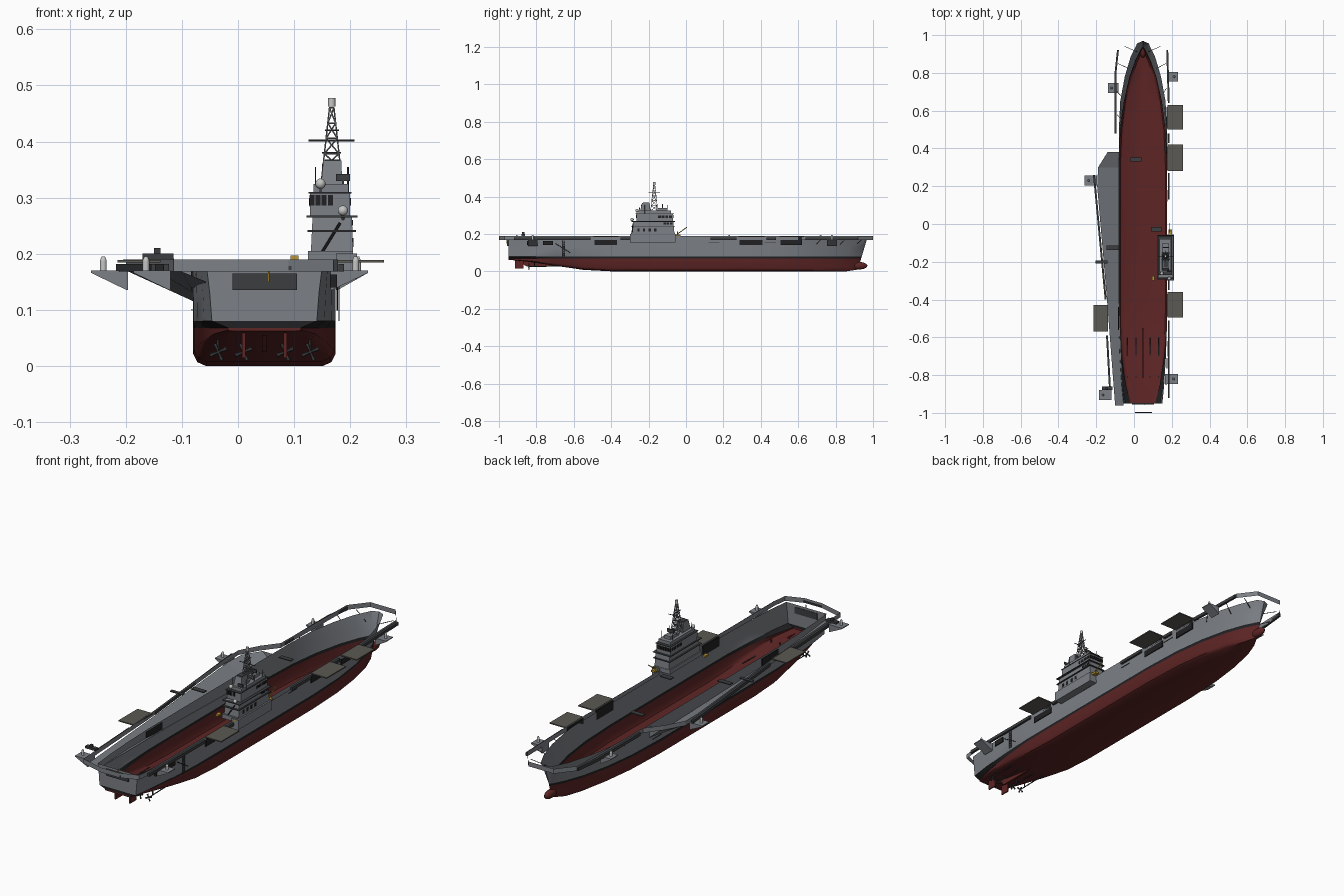
import bpy, bmesh, math
from mathutils import Vector, Matrix

old = bpy.data.objects.get("Cube")
if old:
    bpy.data.objects.remove(old, do_unlink=True)


def material(name, r, g, b):
    m = bpy.data.materials.new(name)
    m.use_nodes = True
    m.diffuse_color = (r, g, b, 1)
    m.node_tree.nodes["Principled BSDF"].inputs["Base Color"].default_value = (r, g, b, 1)
    return m


GREY = material("hull grey", .2, .215, .235)
RED = material("bottom red", .11, .018, .018)
BLACK = material("black", .015, .015, .017)
DARK = material("dark grey", .045, .047, .05)
LIFT = material("lift brown grey", .105, .1, .085)
WHITE = material("pale grey", .55, .56, .55)
YELLOW = material("yellow", .5, .3, .03)
CX = .047  # hull centre line


def finish(name, bm, *mats, smooth=False):
    bmesh.ops.recalc_face_normals(bm, faces=bm.faces)
    me = bpy.data.meshes.new(name)
    bm.to_mesh(me)
    bm.free()
    ob = bpy.data.objects.new(name, me)
    bpy.context.collection.objects.link(ob)
    for m in mats:
        me.materials.append(m)
    if smooth:
        bpy.ops.object.select_all(action='DESELECT')
        ob.select_set(True)
        bpy.context.view_layer.objects.active = ob
        bpy.ops.object.shade_smooth_by_angle(angle=math.radians(35))
    return ob


def add_box(bm, x, y, z, top_x=None, top_y=None):
    """Box from ranges, with an optional smaller or larger top."""
    rings = []
    for (a, b), (c, d), h in ((x, y, z[0]), (top_x or x, top_y or y, z[1])):
        rings.append([bm.verts.new((p, q, h)) for p, q in ((a, c), (b, c), (b, d), (a, d))])
    lo, hi = rings
    bm.faces.new(lo[::-1])
    bm.faces.new(hi)
    for i in range(4):
        j = (i + 1) % 4
        bm.faces.new((lo[i], lo[j], hi[j], hi[i]))


def boxes(name, mat, *specs):
    bm = bmesh.new()
    for s in specs:
        add_box(bm, *s)
    return finish(name, bm, mat)


def add_rod(bm, a, b, r, r2=None, sides=6):
    a, b = Vector(a), Vector(b)
    d = b - a
    m = Matrix.Translation((a + b) / 2) @ d.to_track_quat('Z', 'Y').to_matrix().to_4x4()
    bmesh.ops.create_cone(bm, cap_ends=True, segments=sides, radius1=r,
                          radius2=r if r2 is None else r2, depth=d.length, matrix=m)


def rods(name, mat, r, pairs, sides=6):
    bm = bmesh.new()
    for a, b in pairs:
        add_rod(bm, a, b, r, sides=sides)
    return finish(name, bm, mat, smooth=sides > 6)


def ball(name, mat, centre, size):
    bm = bmesh.new()
    bmesh.ops.create_uvsphere(bm, u_segments=16, v_segments=10, radius=1,
                              matrix=Matrix.Translation(centre) @ Matrix.Diagonal((*size, 1)))
    return finish(name, bm, mat, smooth=True)


# Open hull: stations of y, keel height, half width at waterline and at top
stations = [(-.95, .062, .065, .103), (-.85, .052, .09, .113), (-.7, .03, .112, .122),
            (-.55, .008, .125, .127), (-.4, 0, .127, .127), (0, 0, .127, .127),
            (.3, 0, .127, .127), (.5, 0, .118, .127), (.65, 0, .098, .12),
            (.78, 0, .068, .096), (.87, 0, .036, .065), (.93, .008, .006, .03), (.94, .01, 0, 0)]
bm = bmesh.new()
rows = []
for y, zk, ww, wt in stations:
    d = .068 - zk
    mix = .75 if y < 0 else .12
    half = [(0, zk), (.82 * ww, zk), (.94 * ww, zk + .1 * d), (ww, zk + .32 * d), (ww, .068),
            (ww + mix * (wt - ww), .08), (ww + .85 * (wt - ww) if y < 0 else (ww + wt) / 2, .13), (wt, .176)]
    rake = max(0, (y - .8) / .14)
    pts = [(-w, z) for w, z in half[:0:-1]] + half
    rows.append([bm.verts.new((CX + w, y + rake * (z - .08) * .3, z)) for w, z in pts])
for a, b in zip(rows, rows[1:]):
    for i in range(len(a) - 1):
        bm.faces.new((a[i], a[i + 1], b[i + 1], b[i]))
stern = rows[0]
for i in range(len(stern) // 2):
    bm.faces.new((stern[i], stern[i + 1], stern[-2 - i], stern[-1 - i])) if i < 6 else \
        bm.faces.new((stern[i], stern[i + 1], stern[-1 - i]))
bmesh.ops.remove_doubles(bm, verts=bm.verts, dist=.0001)
for f in bm.faces:
    h = f.calc_center_median().z
    f.material_index = 1 if h < .0665 else 2 if h < .0785 else 0
finish("hull", bm, GREY, RED, BLACK, smooth=True)
ball("bow_bulb", RED, (CX, .925, .03), (.017, .045, .02))

# Flight deck edge band
outline = [(.17, .92), (.11, 1), (-.02, 1), (-.085, .92), (-.095, .45), (-.15, .38), (-.2, .29), (-.2, .2),
           (-.145, -.42), (-.115, -.97), (0, -1), (.09, -1), (.17, -.97), (.178, -.9), (.178, .6)]
bm = bmesh.new()
lo = [bm.verts.new((x, y, .168)) for x, y in outline]
hi = [bm.verts.new((x, y, .19)) for x, y in outline]
for i in range(len(outline)):
    bm.faces.new((lo[i - 1], lo[i], hi[i], hi[i - 1]))
finish("deck_edge_band", bm, GREY)
rods("deck_edge_struts", DARK, .0015,
     [((x, y, .17), (CX + (x - CX) * k, y * .97, .145))
      for x, y, k in ((.14, .94, .3), (-.05, .94, .3), (-.085, .85, .6), (.17, .85, .6),
                      (-.09, .7, .85), (-.09, .58, .9), (.172, .72, .9))])

# Angled deck overhang
bm = bmesh.new()
edge = [(.38, -.08, .16), (.38, -.14, .115), (.3, -.19, .115), (.2, -.195, .115),
        (-.4, -.143, .13), (-.96, -.1, .15)]
inner = [bm.verts.new((-.079 if y > -.7 else -.056, y, z)) for y, x, z in edge]
outer = [bm.verts.new((x, y, .168)) for y, x, z in edge]
for i in range(len(edge) - 1):
    bm.faces.new((inner[i], inner[i + 1], outer[i + 1], outer[i]))
finish("angled_deck_overhang", bm, GREY)

# Aircraft lifts and hangar openings
lift_y = ((.5, .63), (.28, .42), (-.495, -.36))
boxes("aircraft_lifts", LIFT, *[((.178, .26), y, (.184, .189)) for y in lift_y],
      ((-.215, -.138), (-.57, -.43), (.184, .189)))
boxes("hangar_openings", BLACK, *[((.172, .178), (a + .005, b - .01), (.14, .184)) for a, b in lift_y],
      ((-.084, -.079), (-.56, -.44), (.135, .168)),
      ((.172, .177), (-.765, -.71), (.14, .163)), ((.164, .176), (-.85, -.81), (.14, .163)))
boxes("stern_opening", DARK, ((-.01, .105), (-.956, -.948), (.135, .165)),
      ((.005, .095), (-1.004 + .004, -.996), (.171, .178)))

# Side platforms on wedges, each with a gun mount
bm = bmesh.new()
mounts = bmesh.new()
for xi, xo, y in ((.175, .232, .78), (.165, .232, -.82), (-.083, -.137, .72),
                  (-.196, -.262, .23), (-.12, -.186, -.905)):
    s = 1 if xo > 0 else -1
    add_box(bm, (xi, xi + s * .002), (y - .026, y + .026), (.135, .166), (xi, xo))
    add_box(bm, (xi, xo), (y - .026, y + .026), (.166, .17))
    xm = (xi + 2 * xo) / 3
    add_rod(mounts, (xm, y, .17), (xm, y, .188), .006, sides=12)
    add_rod(mounts, (xm, y, .188), (xm, y, .195), .006, .003, sides=12)
finish("gun_platforms", bm, GREY)
finish("gun_mounts", mounts, WHITE, smooth=True)

# Catwalks below the deck edge
bm = bmesh.new()
for a, b in (((-.098, .48), (-.098, .8)), ((-.098, .8), (-.085, .92)), ((-.212, .26), (-.15, -.4)),
             ((-.143, -.59), (-.128, -.86)), ((.184, .64), (.176, .92)), ((.184, .43), (.184, .48)),
             ((.184, .13), (.184, .27)), ((.184, -.35), (.184, -.3)), ((.184, -.92), (.184, -.51))):
    ends = [(Vector((*p, .168)), Vector((*p, .182))) for p in (a, b)]
    ring = [[bm.verts.new(q + Vector((o, 0, 0))) for o, q in ((-.005, l), (.005, l), (.005, h), (-.005, h))]
            for l, h in ends]
    bm.faces.new(ring[0])
    bm.faces.new(ring[1])
    for i in range(4):
        bm.faces.new((ring[0][i], ring[0][i - 1], ring[1][i - 1], ring[1][i]))
finish("catwalks", bm, DARK)
boxes("deck_plates", DARK, ((-.022, .04), (.33, .352), (.186, .19)), ((-.145, -.08), (-.138, -.115), (.186, .19)),
      ((-.205, -.14), (-.208, -.192), (.186, .19)), ((.09, .145), (-.04, -.015), (.186, .19)),
      ((-.17, -.115), (-.88, -.86), (.19, .2)), ((-.15, -.138), (-.876, -.864), (.2, .21)))
rods("boarding_ladder", DARK, .0015, [((.18, -.66 + k, .08), (.18, -.66 + k, .165)) for k in (0, .012)] +
     [((.18, -.66, .085 + i * .01), (.18, -.648, .085 + i * .01)) for i in range(8)])
rods("boat_boom_and_braces", DARK, .0015,
     [((.177, y - .03, .155), (.177, y + .03, .155)) for y in (-.12, .15, .45)] +
     [((.177, -.7, .15), (.177, -.62, .1)), ((-.082, .3, .1), (-.082, .36, .1))])

# Island
boxes("island_base", GREY, ((.175, .212), (-.3, -.055), (.155, .2)), ((.125, .205), (-.295, -.06), (.185, .205)))
boxes("island_tower", GREY, ((.13, .205), (-.288, -.062), (.205, .268), (.133, .203), (-.28, -.068)),
      ((.128, .2), (-.265, -.07), (.268, .308)), ((.135, .197), (-.255, -.08), (.308, .324)))
boxes("funnel", GREY, ((.148, .186), (-.245, -.19), (.324, .366), (.152, .184), (-.235, -.195)),
      ((.15, .182), (-.15, -.1), (.324, .338)))
boxes("funnel_top", DARK, ((.155, .181), (-.231, -.199), (.365, .368)))
boxes("island_walkways", DARK, ((.122, .213), (-.292, -.06), (.265, .268)), ((.124, .21), (-.294, -.058), (.239, .242)),
      ((.126, .202), (-.27, -.065), (.307, .31)))
panes = [((.127 + i * .011, .136 + i * .011), (-.267, -.263), (.286, .305)) for i in range(4)]
panes += [((.127 + i * .0125, .137 + i * .0125), (-.071, -.067), (.284, .3)) for i in range(6)]
panes += [((x, x + .003), (-.15 + i * .02, -.135 + i * .02), (z, z + .013))
          for x in (.1265, .1985) for i in range(4) for z in (.286,)]
panes += [((.2015, .205), (-.12 + i * .017, -.107 + i * .017), (.25, .26)) for i in range(3)]
panes += [((.203, .206), (-.26 + i * .03, -.248 + i * .03), (.212, .228)) for i in range(4)]
boxes("island_windows", BLACK, *panes)
rods("island_stairs", BLACK, .0025, [((.145, -.29, .195), (.182, -.284, .255))])
ball("stern_radome", WHITE, (.147, -.262, .325), (.009, .009, .009))
ball("side_radome", WHITE, (.187, -.288, .277), (.009, .009, .009))
rods("radome_stands", GREY, .003, [((.147, -.262, .305), (.147, -.262, .318)), ((.187, -.28, .262), (.187, -.288, .27))])
rods("whip_aerials", DARK, .001, [((x, y, .3), (x, y, .355)) for x, y in
                                 ((.138, -.1), (.195, -.1), (.197, -.22), (.138, -.24), (.195, -.16))])

# Lattice mast
MX, MY = .167, -.17


def corner(i, z):
    r = .019 - .015 * (z - .324) / .136
    sx, sy = ((-1, -1), (1, -1), (1, 1), (-1, 1))[i % 4]
    return (MX + sx * r, MY + sy * r, z)


levels = [.324 + .0272 * i for i in range(6)]
pairs = [(corner(i, levels[0]), corner(i, levels[-1])) for i in range(4)]
for z0, z1 in zip(levels, levels[1:]):
    for i in range(4):
        pairs += [(corner(i, z1), corner(i + 1, z1)), (corner(i, z0), corner(i + 1, z1)),
                  (corner(i + 1, z0), corner(i, z1))]
rods("mast_lattice", GREY, .0013, pairs)
rods("mast_yards", DARK, .0016, [((.126, MY, .402), (.208, MY, .402)), ((.15, MY, .38), (.184, MY, .38)),
                                 ((MX, MY - .03, .42), (MX, MY + .03, .42)), ((.155, MY, .42), (.18, MY, .42))])
rods("mast_top_drum", WHITE, .0065, [((MX, MY, .462), (MX, MY, .478))], sides=12)
boxes("radar_panels", DARK, ((.15, .184), (-.128, -.122), (.345, .36)), ((.175, .2), (-.252, -.247), (.33, .342)))
rods("radar_posts", GREY, .002, [((.167, -.125, .335), (.167, -.125, .347)), ((.187, -.25, .32), (.187, -.25, .333))])

# Yellow crane and deck tractors
rods("crane_arm", YELLOW, .0022, [((.19, -.045, .2), (.19, .005, .236)), ((.19, -.045, .195), (.19, -.045, .214))])
boxes("deck_vehicles", YELLOW, ((.182, .2), (-.055, -.03), (.189, .198)), ((.094, .108), (-.3, -.275), (.189, .197)),
      ((.188, .2), (-.3, -.285), (.189, .197)))
rods("stern_yellow_pole", YELLOW, .0018, [((.055, -.958, .15), (.055, -.958, .184))])

# Rudders, shafts and propellers
boxes("rudders", RED, *[((x - .003, x + .003), (-.915, -.87), (.014, .06)) for x in (.01, .084)],
      ((CX - .004, CX + .004), (-.85, -.55), (.025, .055), None, (-.9, -.55)))
shafts, blades = [], bmesh.new()
for x in (-.035, .01, .084, .129):
    y = -.84
    shafts += [((x, y, .025), (x, -.6, .03)), ((x, y + .03, .025), (x, y + .03, .06))]
    for i in range(4):
        a = math.tau * i / 4 + .4
        add_rod(blades, (x, y, .025), (x + .016 * math.cos(a), y, .025 + .016 * math.sin(a)), .002, .004)
rods("propeller_shafts", DARK, .0025, shafts)
finish("propellers", blades, DARK)
